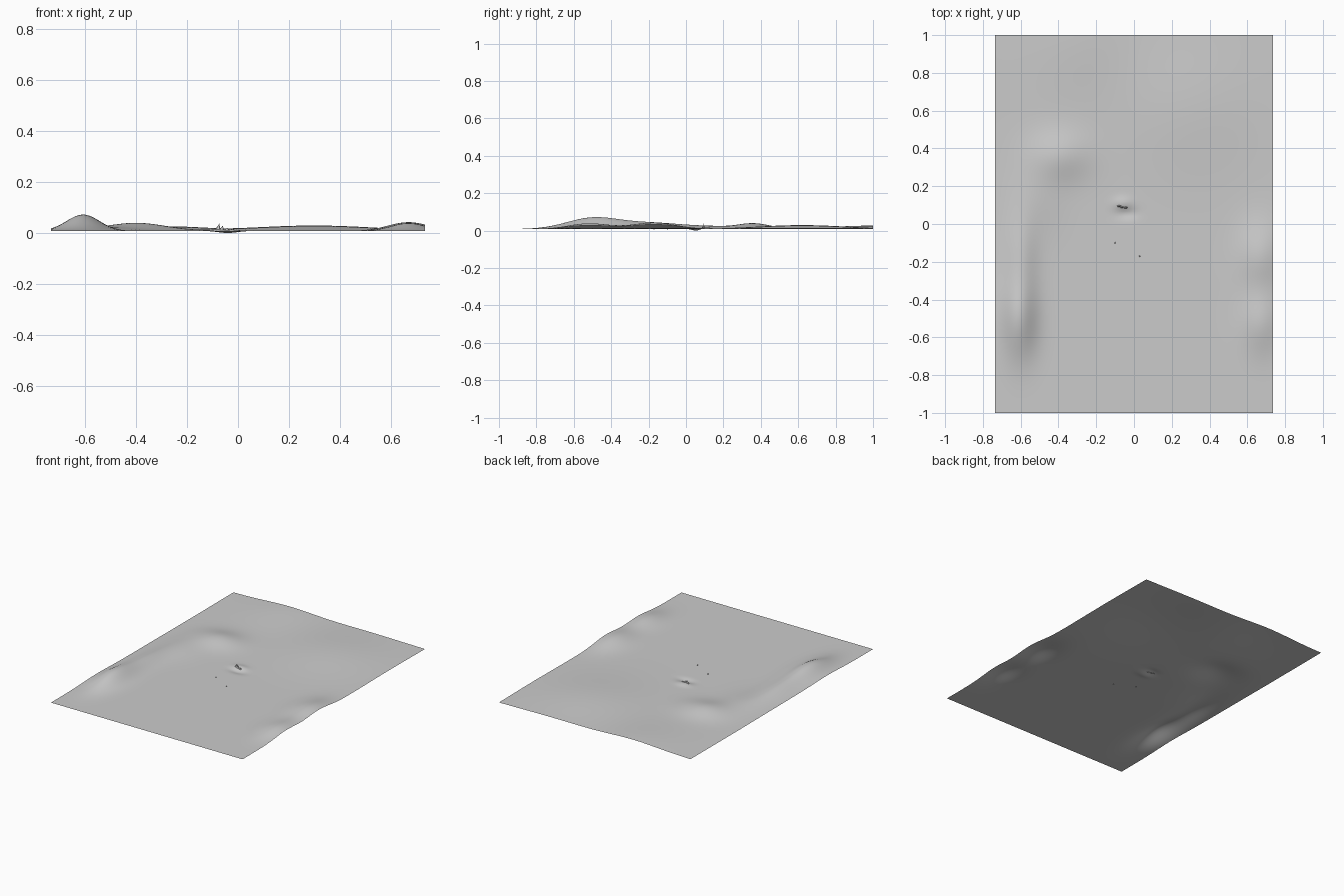
import bpy, bmesh, math

cube = bpy.data.objects.get("Cube")
if cube:
    bpy.data.objects.remove(cube, do_unlink=True)

grey = bpy.data.materials.new("sand_grey")
grey.use_nodes = True
grey.diffuse_color = (0.6, 0.6, 0.6, 1)
grey.node_tree.nodes["Principled BSDF"].inputs["Base Color"].default_value = (0.6, 0.6, 0.6, 1)

HALF_X, HALF_Y, BASE = 0.735, 1.0, 0.008

# Mounds: centre x, centre y, spread x, spread y, height
MOUNDS = [
    (-0.61, -0.50, 0.065, 0.14, 0.058),   # tall side ridge
    (-0.60, -0.18, 0.06, 0.17, 0.032),    # ridge tail
    (-0.52, 0.15, 0.10, 0.14, 0.014),     # link to the dune
    (-0.39, 0.36, 0.11, 0.09, 0.029),     # round dune
    (0.67, -0.17, 0.08, 0.12, 0.034),     # opposite ridge
    (0.67, -0.52, 0.07, 0.11, 0.030),
    (0.30, 0.62, 0.24, 0.24, 0.021),      # broad rear swell
    (-0.30, 1.00, 0.18, 0.22, 0.018),     # rear edge swell
    (-0.06, 0.11, 0.035, 0.022, 0.009),   # lump by the crag
    (-0.04, 0.055, 0.04, 0.02, -0.009),   # pit by the crag
]


def height(x, y):
    z = BASE
    for cx, cy, sx, sy, h in MOUNDS:
        z += h * math.exp(-0.5 * (((x - cx) / sx) ** 2 + ((y - cy) / sy) ** 2))
    return max(z, 0)


def add_object(name, bm):
    mesh = bpy.data.meshes.new(name)
    bm.to_mesh(mesh)
    bm.free()
    mesh.materials.append(grey)
    obj = bpy.data.objects.new(name, mesh)
    bpy.context.collection.objects.link(obj)
    return obj


# Rolling ground sheet
bm = bmesh.new()
bmesh.ops.create_grid(bm, x_segments=110, y_segments=150, size=1)
for v in bm.verts:
    v.co.x *= HALF_X
    v.co.z = height(v.co.x, v.co.y)
for f in bm.faces:
    f.smooth = True
add_object("ground", bm)

# Jagged crag: a row of small leaning spikes
bm = bmesh.new()
for x, y, r, h in [(-0.08, 0.095, 0.012, 0.026), (-0.065, 0.09, 0.012, 0.018),
                   (-0.045, 0.088, 0.014, 0.012)]:
    made = bmesh.ops.create_cone(bm, cap_ends=True, segments=5, radius1=r, radius2=0, depth=h)
    ground = height(x, y)
    for v in made["verts"]:
        lean = 0.25 * (v.co.z + h / 2)
        v.co = (x + v.co.x + lean, y + v.co.y * 0.5, ground + v.co.z + h / 2 - 0.003)
add_object("crag", bm)

# Scattered pebbles
bm = bmesh.new()
for x, y in [(-0.10, -0.10), (0.03, -0.17)]:
    made = bmesh.ops.create_icosphere(bm, subdivisions=1, radius=0.004)
    for v in made["verts"]:
        v.co.x += x
        v.co.y += y
        v.co.z += height(x, y) + 0.001
add_object("pebbles", bm)
